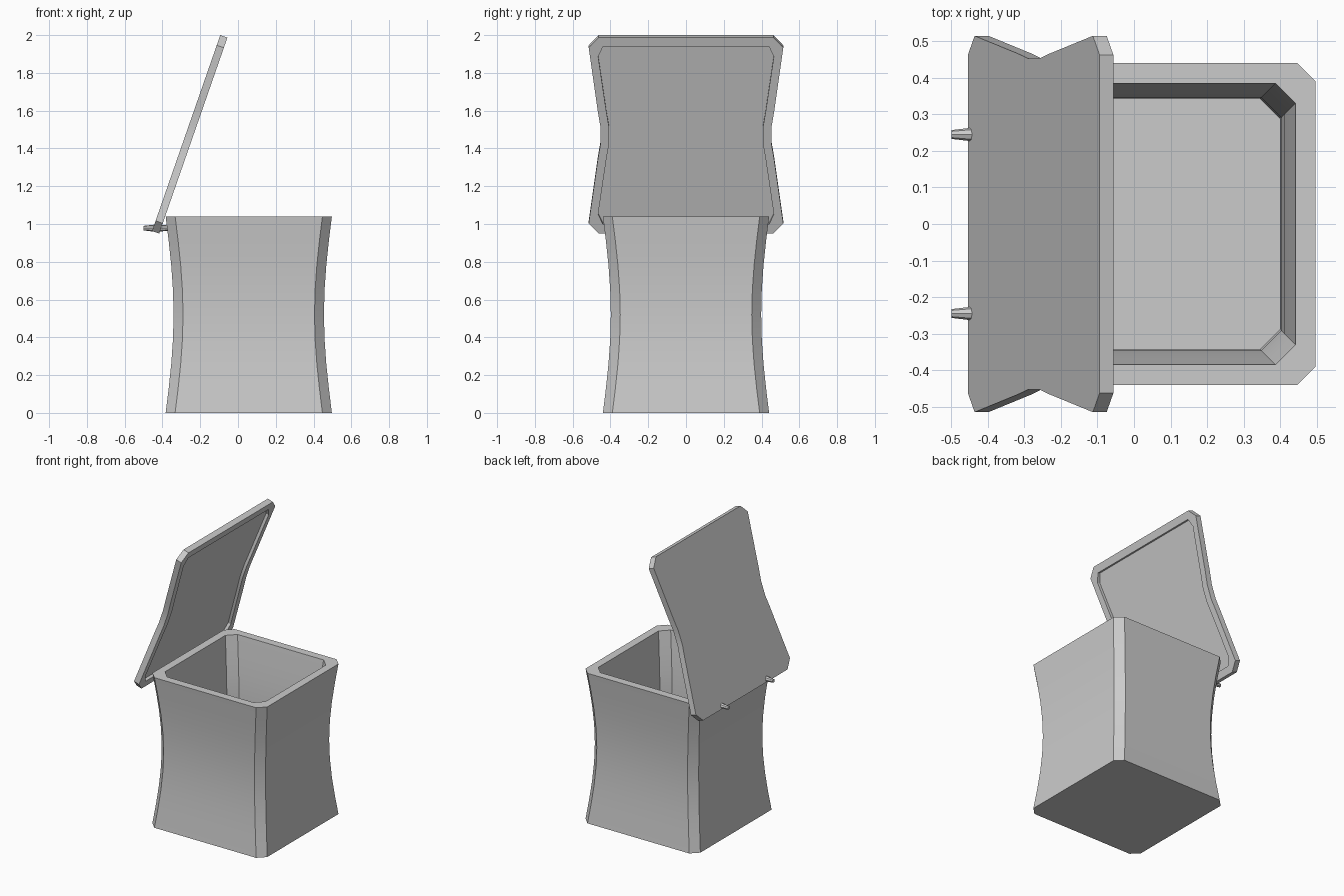
import bpy, bmesh
from math import sin, cos, pi, radians
from mathutils import Vector

if "Cube" in bpy.data.objects:
    bpy.data.objects.remove(bpy.data.objects["Cube"])


def loft(name, rings, smooth=True):
    """Skin a list of equal-length rings and cap both ends."""
    bm = bmesh.new()
    loops = [[bm.verts.new(p) for p in ring] for ring in rings]
    n = len(loops[0])
    for a, b in zip(loops, loops[1:]):
        for i in range(n):
            j = (i + 1) % n
            bm.faces.new((a[i], a[j], b[j], b[i]))
    bm.faces.new(loops[0][::-1])
    bm.faces.new(loops[-1])
    bmesh.ops.recalc_face_normals(bm, faces=bm.faces)
    mesh = bpy.data.meshes.new(name)
    bm.to_mesh(mesh)
    bm.free()
    if smooth:
        mesh.shade_smooth()
        mesh.set_sharp_from_angle(angle=radians(20))
    obj = bpy.data.objects.new(name, mesh)
    bpy.context.collection.objects.link(obj)
    return obj


# Waisted bin body: outer wall going up, inner wall going down to the floor
HEIGHT, HALF, CENTRE_X, WALL = 1.04, 0.44, 0.057, 0.055


def square_ring(z, wall, cut):
    r = HALF - wall - 0.042 * sin(pi * z / HEIGHT)
    c = r - cut
    pts = [(r, -c), (r, c), (c, r), (-c, r), (-r, c), (-r, -c), (-c, -r), (c, -r)]
    return [(CENTRE_X + x, y, z) for x, y in pts]


steps = 8
levels = [HEIGHT * i / steps for i in range(steps + 1)]
outer = [square_ring(z, 0, 0.05) for z in levels]
inner = [square_ring(max(z, WALL), WALL, 0.055) for z in reversed(levels)]
loft("bin_body", outer + inner)

# Open lid: waisted panel leaning back, with a shallow recess on its inner face
LEAN, LENGTH = radians(19.2), 1.098
ORIGIN = Vector((-0.455, 0, 0.963))
UP = Vector((sin(LEAN), 0, cos(LEAN)))
OUT = Vector((cos(LEAN), 0, -sin(LEAN)))


def lid_ring(inset, cut, depth):
    side = [(inset, 0.517 - inset - cut), (inset + 0.057, 0.515 - inset),
            (0.42, 0.466 - inset * 0.9), (0.50, 0.453 - inset * 0.9)]
    side += [(LENGTH - t, y) for t, y in reversed(side)]
    pts = side + [(t, -y) for t, y in reversed(side)]
    return [ORIGIN + UP * t + Vector((0, y, 0)) + OUT * depth for t, y in pts]


loft("lid", [lid_ring(0, 0.055, 0), lid_ring(0, 0.055, 0.04),
             lid_ring(0.05, 0.028, 0.04), lid_ring(0.05, 0.028, 0.02)])

# Two tapered hinge pegs through the lid into the back wall
for side, label in ((1, "left"), (-1, "right")):
    profile = [(-0.50, 0.012), (-0.44, 0.019), (-0.36, 0.014)]
    rings = [[(x, side * 0.245 + r * cos(2 * pi * k / 8), 0.978 + r * sin(2 * pi * k / 8))
              for k in range(8)] for x, r in profile]
    loft("hinge_peg_" + label, rings, smooth=False)
